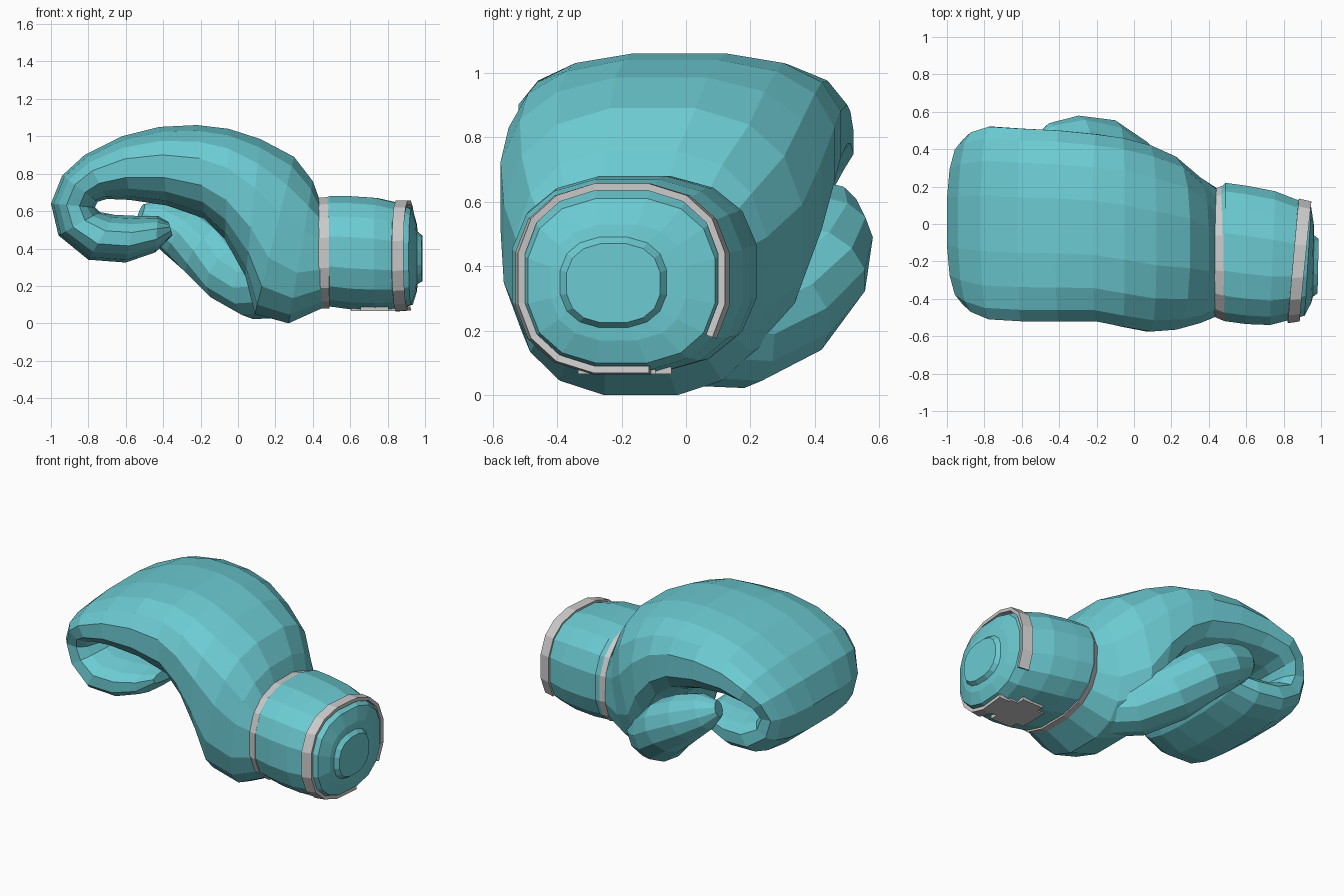
import bpy, bmesh, math
from mathutils import Vector

if "Cube" in bpy.data.objects:
    bpy.data.objects.remove(bpy.data.objects["Cube"])

teal = bpy.data.materials.new("teal_leather")
teal.diffuse_color = (0.15, 0.6, 0.65, 1)
teal.use_nodes = True
teal.node_tree.nodes["Principled BSDF"].inputs["Base Color"].default_value = teal.diffuse_color


def finish(name, bm, mat=None):
    bmesh.ops.recalc_face_normals(bm, faces=bm.faces)
    me = bpy.data.meshes.new(name)
    bm.to_mesh(me)
    bm.free()
    ob = bpy.data.objects.new(name, me)
    bpy.context.collection.objects.link(ob)
    if mat:
        me.materials.append(mat)
    return ob


def power(v, p):
    return math.copysign(abs(v) ** (2 / p), v)


def section(outer, inner, y0, y1, p=2.6, n=16):
    """Rounded ring spanning outer-inner points in XZ and y0..y1 across."""
    o, i = Vector((outer[0], 0, outer[1])), Vector((inner[0], 0, inner[1]))
    pts = []
    for k in range(n):
        a = 2 * math.pi * (k + 0.5) / n
        u, v = power(math.cos(a), p), power(math.sin(a), p)
        s = max(abs(math.cos(math.pi / n)) ** (2 / p), 0.9)
        pt = (o + i) / 2 + (o - i) / 2 * v / s
        pt.y = (y0 + y1) / 2 + (y1 - y0) / 2 * u / s
        pts.append(pt)
    return pts


def loft(name, rings, mat=None):
    bm = bmesh.new()
    rows = [[bm.verts.new(p) for p in r] for r in rings]
    n = len(rows[0])
    for a, b in zip(rows, rows[1:]):
        for k in range(n):
            bm.faces.new((a[k], a[(k + 1) % n], b[(k + 1) % n], b[k]))
    bm.faces.new(rows[0])
    bm.faces.new(rows[-1])
    return finish(name, bm, mat)


# Padded hand: back-of-hand point, palm point, y range; curls round to the fingertips
hand = [
    ((.44, .65), (.47, .09), -.49, .18),
    ((.40, .76), (.27, .00), -.53, .25),
    ((.30, .89), (.09, .05), -.565, .36),
    ((.12, .985), (.04, .25), -.575, .42),
    ((-.05, 1.04), (-.07, .45), -.55, .46),
    ((-.22, 1.06), (-.18, .56), -.52, .48),
    ((-.42, 1.05), (-.38, .63), -.52, .50),
    ((-.62, 1.0), (-.58, .66), -.52, .51),
    ((-.82, .90), (-.70, .665), -.51, .52),
    ((-.94, .79), (-.75, .65), -.47, .49),
    ((-1.0, .64), (-.765, .62), -.43, .45),
    ((-.96, .47), (-.74, .595), -.43, .45),
    ((-.80, .34), (-.66, .58), -.46, .46),
    ((-.60, .325), (-.55, .575), -.45, .44),
    ((-.44, .38), (-.43, .575), -.42, .40),
    ((-.35, .47), (-.37, .54), -.34, .32),
]
loft("padded_hand", [section(*s) for s in hand], teal)

# Thumb: tapered tube that swings out and up beside the fingertips
path = [((.24, .00, .20), .17), ((.10, .16, .19), .17), ((-.04, .31, .27), .17),
        ((-.17, .405, .39), .165), ((-.31, .435, .49), .145),
        ((-.44, .43, .56), .11), ((-.52, .41, .59), .05)]
rings = []
for k, (c, r) in enumerate(path):
    t = (Vector(path[min(k + 1, 6)][0]) - Vector(path[max(k - 1, 0)][0])).normalized()
    side = t.cross(Vector((0, 0, 1))).normalized()
    up = side.cross(t)
    rings.append([Vector(c) + r * (math.cos(a) * side + math.sin(a) * up)
                  for a in (2 * math.pi * j / 12 for j in range(12))])
loft("thumb", rings, teal)


# Wrist cuff with a domed end, slightly sheared across y
def cuff_ring(x, y0, y1, z0, z1, shear=0.0, n=16):
    pts = section((x, z1), (x, z0), y0, y1, 2.5, n)
    for p in pts:
        p.x += shear * (p.y + .2)
    return pts


cuff = [
    (.42, -.46, .16, .10, .65, 0), (.49, -.52, .22, .09, .68, 0),
    (.60, -.535, .205, .075, .68, 0), (.74, -.54, .175, .07, .67, .04),
    (.87, -.51, .12, .08, .64, .08), (.93, -.49, .09, .10, .61, .06),
    (.955, -.42, .0, .17, .53, .03), (.96, -.39, -.06, .21, .49, .02),
    (.985, -.37, -.08, .225, .47, .02),
]
loft("cuff", [cuff_ring(*c) for c in cuff], teal)


# Grey bindings: solidified strips following the cuff
def binding(name, ring_a, ring_b, keep):
    bm = bmesh.new()
    a, b = ([bm.verts.new(p) for p in r] for r in (ring_a, ring_b))
    n = len(a)
    for k in keep:
        j = (k + 1) % n
        bm.faces.new((a[k % n], a[j], b[j], b[k % n]))
    ob = finish(name, bm)
    m = ob.modifiers.new("thickness", 'SOLIDIFY')
    m.thickness = .022
    m.offset = 0


binding("wrist_binding", cuff_ring(.43, -.485, .175, .09, .66),
        cuff_ring(.49, -.51, .20, .09, .665), range(16))
binding("cuff_binding", cuff_ring(.85, -.52, .125, .075, .645, .09),
        cuff_ring(.915, -.51, .11, .08, .645, .1), range(-2, 12))

# Closure tab under the cuff
bm = bmesh.new()
bmesh.ops.create_cube(bm, size=1)
for v in bm.verts:
    v.co = (.73 + .25 * v.co.x, -.19 + .29 * v.co.y, .077 + .022 * v.co.z)
bmesh.ops.bevel(bm, geom=[e for e in bm.edges if abs(e.verts[0].co.z - e.verts[1].co.z) > .01],
                offset=.05, segments=2, affect='EDGES')
finish("closure_tab", bm)
